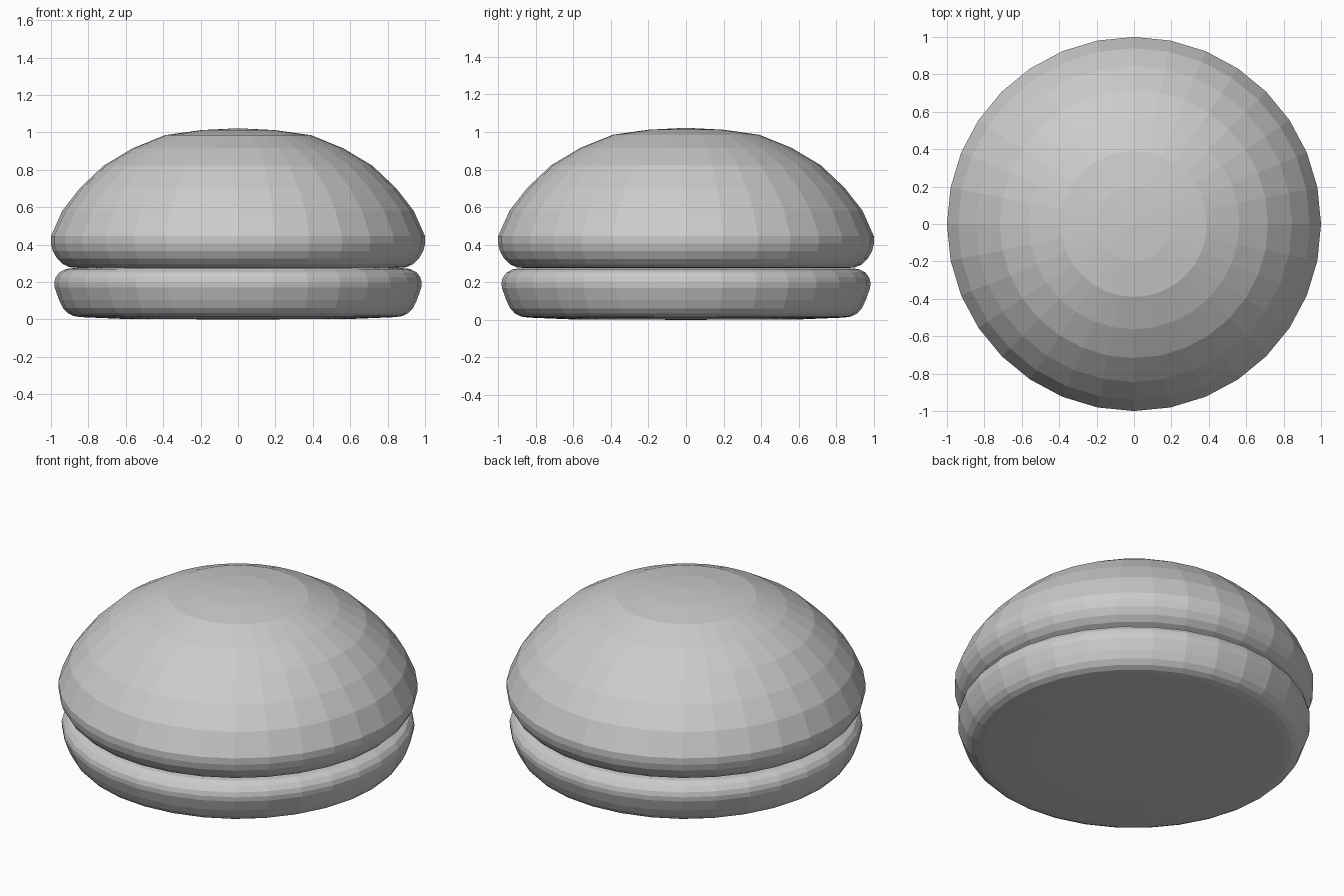
import bpy, bmesh, math

if "Cube" in bpy.data.objects:
    bpy.data.objects.remove(bpy.data.objects["Cube"])

SIDES = 32


def lathe(name, profile):
    """Spin a (radius, z) profile, closed at both poles, into a flat-shaded solid."""
    bm = bmesh.new()
    verts = [bm.verts.new((r, 0, z)) for r, z in profile]
    edges = [bm.edges.new(pair) for pair in zip(verts, verts[1:])]
    bmesh.ops.spin(bm, geom=verts + edges, cent=(0, 0, 0), axis=(0, 0, 1),
                   angle=math.tau, steps=SIDES)
    bmesh.ops.remove_doubles(bm, verts=bm.verts, dist=0.0005)
    bmesh.ops.recalc_face_normals(bm, faces=bm.faces)
    mesh = bpy.data.meshes.new(name)
    bm.to_mesh(mesh)
    bm.free()
    obj = bpy.data.objects.new(name, mesh)
    bpy.context.collection.objects.link(obj)
    return obj


# Domed upper half with a rounded lower rim
lathe("top_bun", [
    (0, 1.022), (0.198, 1.012), (0.39, 0.985), (0.563, 0.915), (0.717, 0.823),
    (0.845, 0.702), (0.94, 0.58), (1.0, 0.445), (1.0, 0.405), (0.99, 0.365),
    (0.967, 0.325), (0.935, 0.295), (0.90, 0.279), (0.86, 0.276), (0, 0.276)])

# Shallow lower half, rounded at both rims
lathe("bottom_bun", [
    (0, 0.274), (0.88, 0.274), (0.92, 0.27), (0.955, 0.252), (0.975, 0.225),
    (0.982, 0.198), (0.98, 0.17), (0.957, 0.105), (0.935, 0.06), (0.91, 0.033),
    (0.88, 0.018), (0.84, 0.012), (0.6, 0.002), (0, 0)])
